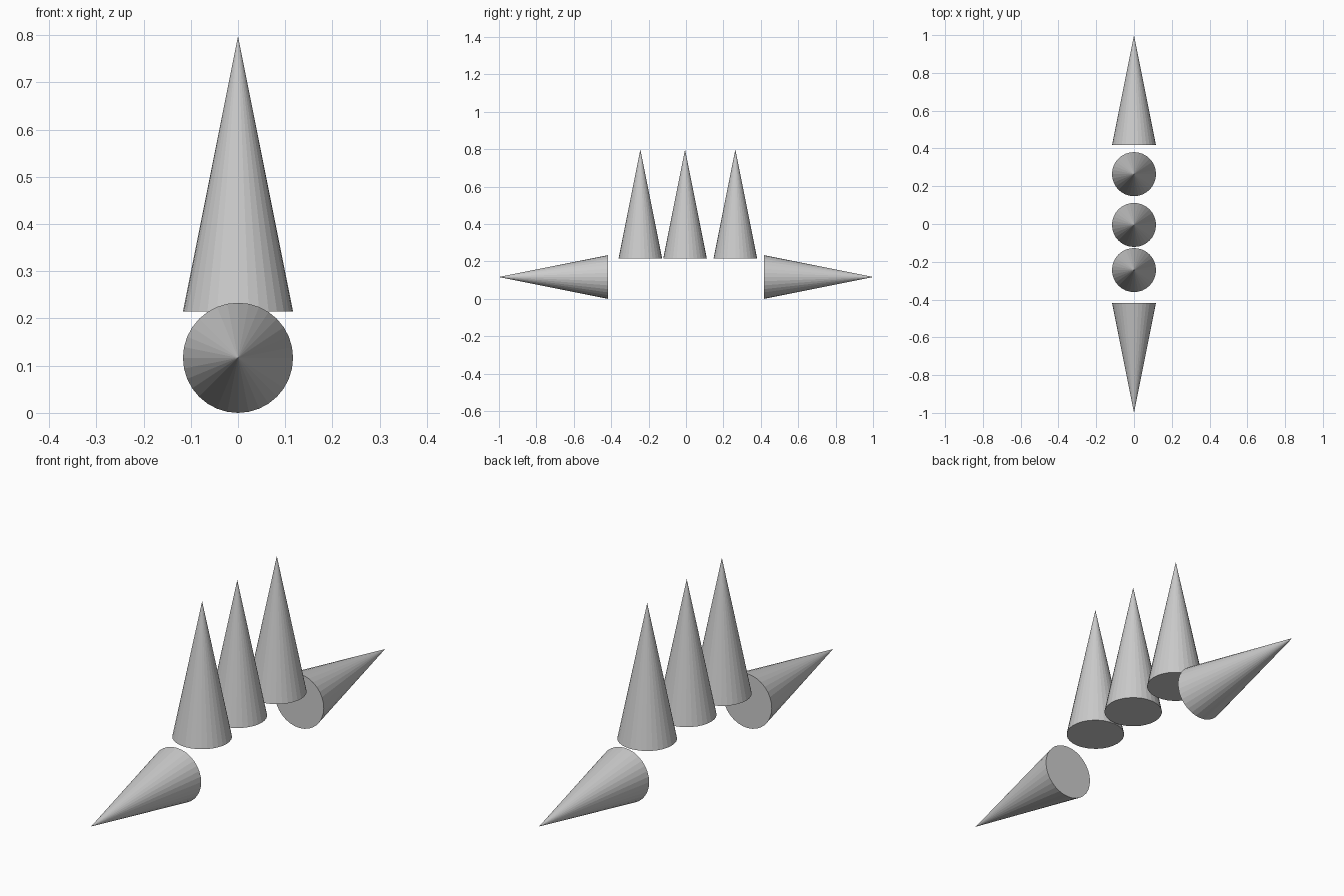
import bpy
from math import radians

if "Cube" in bpy.data.objects:
    bpy.data.objects.remove(bpy.data.objects["Cube"])

RADIUS, LENGTH, SIDES = 0.1166, 0.583, 32


def spike(name, centre, tilt=0):
    bpy.ops.mesh.primitive_cone_add(vertices=SIDES, radius1=RADIUS, radius2=0,
                                    depth=LENGTH, location=centre,
                                    rotation=(radians(tilt), 0, 0))
    bpy.context.object.name = name


# Row of three upright spikes
for name, y in (("front", -0.244), ("middle", -0.005), ("back", 0.264)):
    spike(f"upright_spike_{name}", (0, y, 0.215 + LENGTH / 2))

# Two end spikes lying down and pointing outwards
for name, side in (("front", -1), ("back", 1)):
    spike(f"end_spike_{name}", (0, side * (1 - LENGTH / 2), RADIUS), -90 * side)
